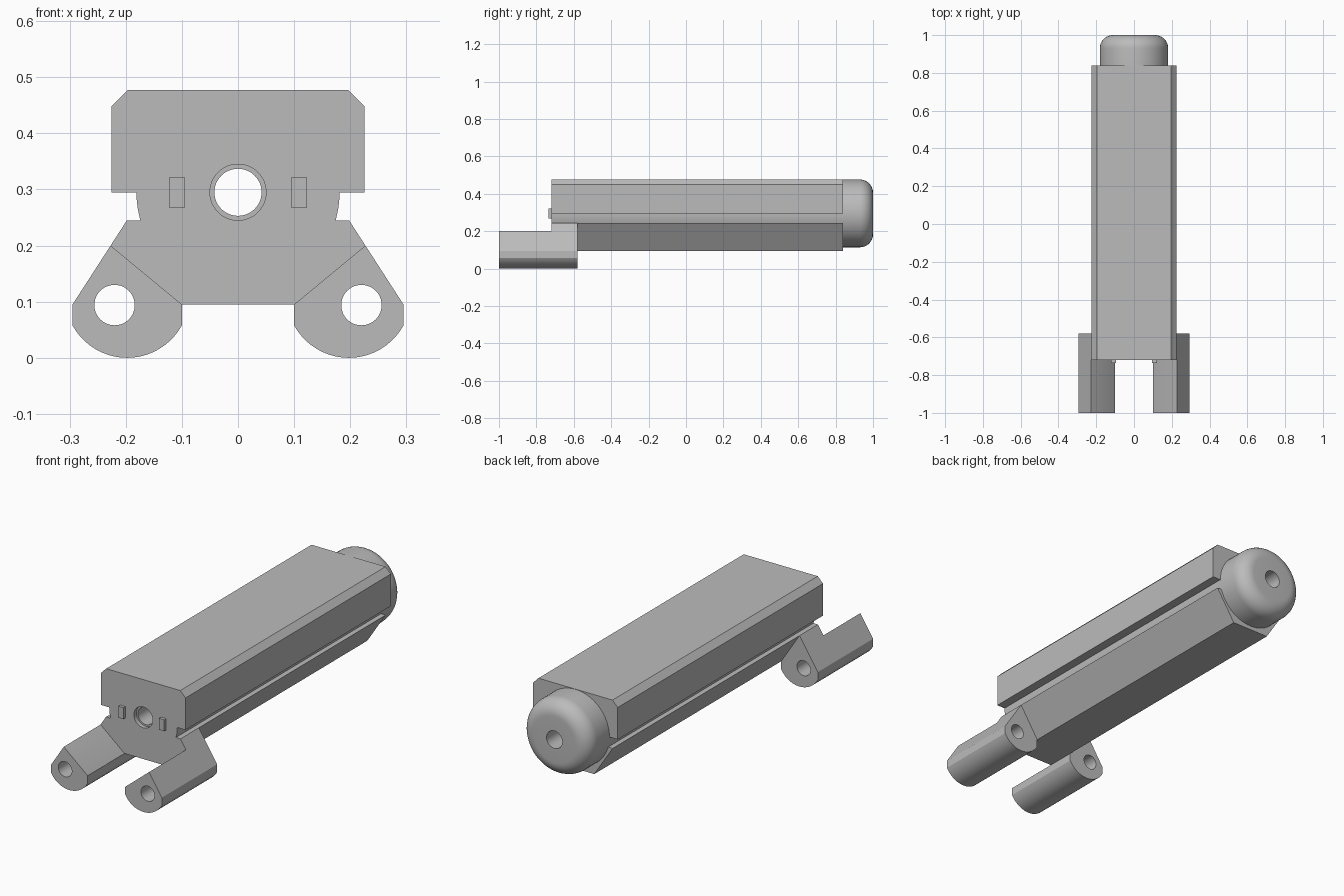
import bpy
import bmesh
from math import sin, cos, pi, radians, sqrt

cube = bpy.data.objects.get("Cube")
if cube:
    bpy.data.objects.remove(cube, do_unlink=True)

# One plain grey material
grey = bpy.data.materials.new("light grey")
grey.use_nodes = True
GREY = (0.5, 0.5, 0.5, 1)
grey.diffuse_color = GREY
grey.node_tree.nodes["Principled BSDF"].inputs["Base Color"].default_value = GREY

AXIS_Z = 0.295      # height of the bore and the round core
CORE_R = 0.181
BORE_R = 0.042
FRONT, BACK = -0.72, 0.84


def finish_mesh(name, bm):
    bmesh.ops.recalc_face_normals(bm, faces=bm.faces[:])
    mesh = bpy.data.meshes.new(name)
    bm.to_mesh(mesh)
    bm.free()
    mesh.materials.append(grey)
    obj = bpy.data.objects.new(name, mesh)
    bpy.context.collection.objects.link(obj)
    return obj


def prism(name, profile, y0, y1):
    """Extrude an (x, z) outline along y."""
    bm = bmesh.new()
    face = bm.faces.new([bm.verts.new((x, y0, z)) for x, z in profile])
    new = bmesh.ops.extrude_face_region(bm, geom=[face])["geom"]
    verts = [v for v in new if isinstance(v, bmesh.types.BMVert)]
    bmesh.ops.translate(bm, verts=verts, vec=(0, y1 - y0, 0))
    return finish_mesh(name, bm)


def arc(cx, cz, r, start, end, steps):
    return [(cx + r * cos(start + (end - start) * i / steps),
             cz + r * sin(start + (end - start) * i / steps))
            for i in range(steps + 1)]


def rod(name, x, z, r, y0, y1):
    return prism(name, arc(x, z, r, 0, 2 * pi, 48)[:-1], y0, y1)


def activate(obj):
    bpy.ops.object.select_all(action='DESELECT')
    obj.select_set(True)
    bpy.context.view_layer.objects.active = obj


def cut(obj, cutter):
    mod = obj.modifiers.new("cut", 'BOOLEAN')
    mod.operation = 'DIFFERENCE'
    mod.solver = 'EXACT'
    mod.object = cutter
    cutter.hide_render = True
    activate(obj)
    bpy.ops.object.modifier_apply(modifier=mod.name)
    bpy.data.objects.remove(cutter, do_unlink=True)


def smooth(obj):
    activate(obj)
    bpy.ops.object.shade_smooth_by_angle(angle=radians(30))


def mirror(obj):
    obj.modifiers.new("mirror", 'MIRROR').use_axis = (True, False, False)


# Long housing: chamfered top, side grooves showing the round core, tapered keel
groove = [(sqrt(CORE_R ** 2 - (z - AXIS_Z) ** 2), z)
          for z in (0.295, 0.283, 0.27, 0.258, 0.245)]
half = ([(0.197, 0.477), (0.225, 0.449), (0.225, AXIS_Z)] + groove
        + [(0.198, 0.245), (0.1, 0.095)])
housing = prism("housing", half + [(-x, z) for x, z in reversed(half)], FRONT, BACK)
cut(housing, rod("bore_cutter", 0, AXIS_Z, BORE_R, FRONT - 0.1, BACK + 0.1))
cut(housing, rod("counterbore_cutter", 0, AXIS_Z, 0.05, FRONT - 0.1, FRONT + 0.02))
smooth(housing)

# Rounded rear cap, lathed around the bore
fillet = 0.07
outline = ([(BORE_R, BACK), (BORE_R, 1.0)]
           + arc(CORE_R - fillet, 1 - fillet, fillet, pi / 2, 0, 10)
           + [(CORE_R, BACK)])
bm = bmesh.new()
ring = [bm.verts.new((r, y, AXIS_Z)) for r, y in outline]
edges = [bm.edges.new((ring[i], ring[(i + 1) % len(ring)])) for i in range(len(ring))]
bmesh.ops.spin(bm, geom=ring + edges, cent=(0, 0, AXIS_Z), axis=(0, 1, 0),
               angle=2 * pi, steps=64, use_merge=True)
bmesh.ops.remove_doubles(bm, verts=bm.verts[:], dist=1e-5)
cap = finish_mesh("rear_cap", bm)
smooth(cap)

# Pair of drilled mounting lugs with rounded undersides and a stepped top
lug_r = 0.111
spread = math_angle = 1.072
under = arc(0.1975, lug_r, lug_r, -pi / 2 + spread, -pi / 2 - spread, 20)
lugs = prism("mounting_lugs",
             [(0.1, 0.095), (0.198, 0.245), (0.295, 0.095)] + under, -1, -0.58)
step = prism("step_cutter", [(0.037, 0.043), (0.354, 0.305), (0.354, 0.4), (0.037, 0.4)],
             -1.1, FRONT)
cut(lugs, step)
cut(lugs, rod("lug_hole_cutter", 0.22, 0.094, 0.036, -1.1, -0.5))
smooth(lugs)
mirror(lugs)

# Small locating tabs on the front face
tabs = prism("front_tabs", [(0.095, 0.267), (0.122, 0.267), (0.122, 0.322), (0.095, 0.322)],
             FRONT - 0.015, FRONT + 0.005)
mirror(tabs)
